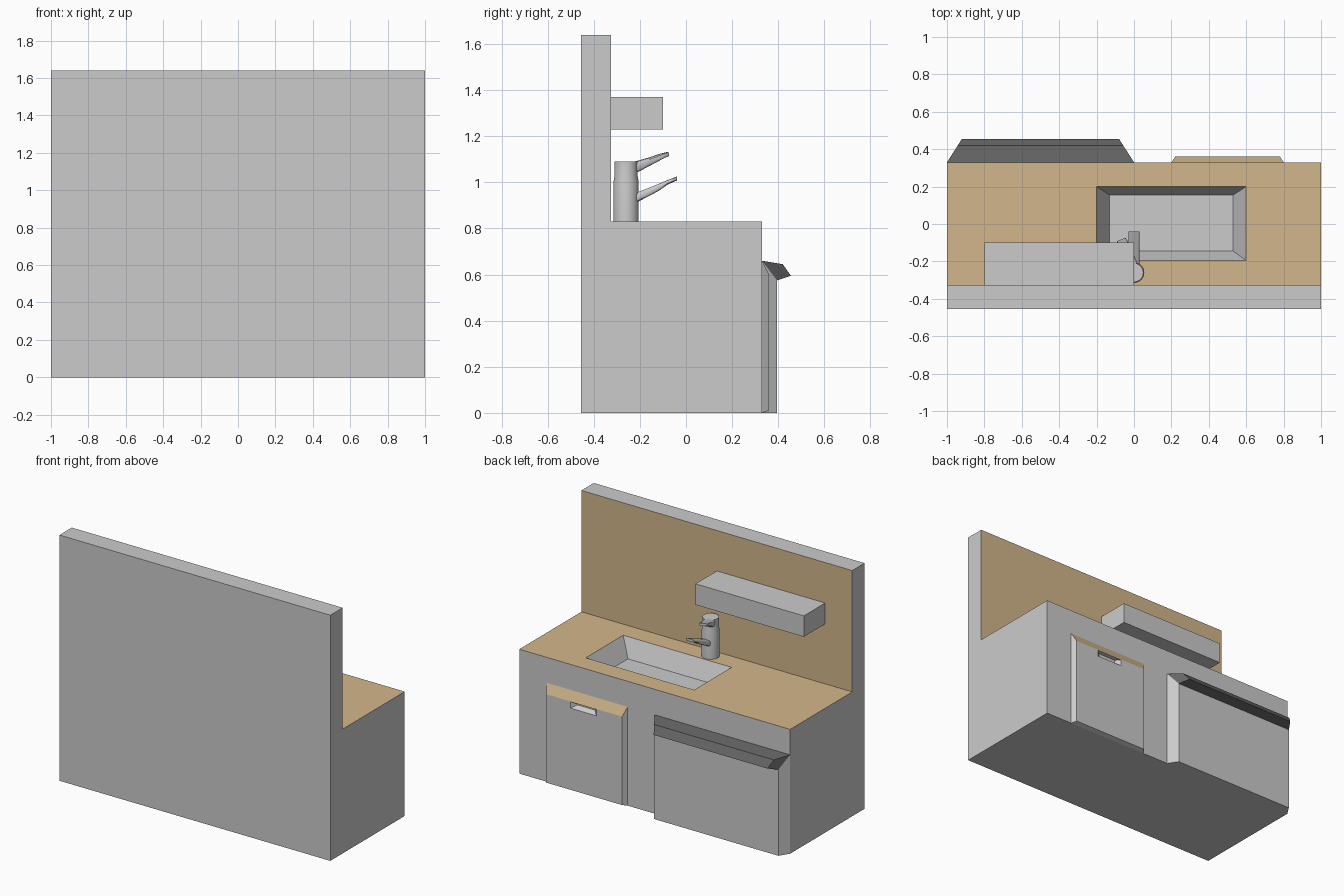
import bpy, bmesh, math
from mathutils import Matrix

if "Cube" in bpy.data.objects:
    bpy.data.objects.remove(bpy.data.objects["Cube"])


def material(name, rgb):
    m = bpy.data.materials.new(name)
    m.diffuse_color = (*rgb, 1)
    m.use_nodes = True
    m.node_tree.nodes["Principled BSDF"].inputs["Base Color"].default_value = m.diffuse_color
    return m


GRAY = material("light gray", (0.6, 0.6, 0.6))
TAN = material("tan wood", (0.65, 0.47, 0.26))
DARK = material("dark gray", (0.13, 0.13, 0.13))


def loft(name, rings, mats, rule=None, smooth=False, matrix=None):
    """Skin a list of equal-length rings, cap both ends, colour faces by rule."""
    bm = bmesh.new()
    vs = [[bm.verts.new(p) for p in r] for r in rings]
    n = len(rings[0])
    for a, b in zip(vs, vs[1:]):
        for i in range(n):
            j = (i + 1) % n
            bm.faces.new((a[i], a[j], b[j], b[i]))
    bm.faces.new(vs[0][::-1])
    bm.faces.new(vs[-1])
    bmesh.ops.recalc_face_normals(bm, faces=bm.faces)
    bm.normal_update()
    if rule:
        for f in bm.faces:
            f.material_index = rule(f)
    me = bpy.data.meshes.new(name)
    bm.to_mesh(me)
    bm.free()
    for m in mats:
        me.materials.append(m)
    ob = bpy.data.objects.new(name, me)
    bpy.context.collection.objects.link(ob)
    if matrix:
        ob.matrix_world = matrix
    if smooth:
        bpy.ops.object.select_all(action='DESELECT')
        ob.select_set(True)
        bpy.context.view_layer.objects.active = ob
        bpy.ops.object.shade_smooth_by_angle(angle=math.radians(35))
    return ob


def flat_rect(x0, x1, y0, y1, z):
    return [(x0, y0, z), (x1, y0, z), (x1, y1, z), (x0, y1, z)]


def upright_rect(x0, x1, z0, z1, y):
    return [(x0, y, z0), (x1, y, z0), (x1, y, z1), (x0, y, z1)]


# back wall with wooden inner face
loft("back_wall", [flat_rect(-1, 1, -0.455, -0.325, 0),
                   flat_rect(-1, 1, -0.455, -0.325, 1.64)],
     [GRAY, TAN], lambda f: int(f.normal.y > 0.9))

# cabinet with wooden top and sunken basin
loft("counter_with_basin", [flat_rect(-1, 1, -0.325, 0.33, 0),
                            flat_rect(-1, 1, -0.325, 0.33, 0.83),
                            flat_rect(-0.2, 0.6, -0.195, 0.2, 0.83),
                            flat_rect(-0.13, 0.53, -0.145, 0.155, 0.71)],
     [GRAY, TAN], lambda f: int(f.normal.z > 0.9 and f.calc_center_median().z > 0.8))

# wall shelf
loft("wall_shelf", [flat_rect(-0.8, 0, -0.326, -0.1, 1.23),
                    flat_rect(-0.8, 0, -0.326, -0.1, 1.37)], [GRAY])

# bevelled door with finger pocket and wooden top slope
loft("cabinet_door", [upright_rect(0.2, 0.8, 0, 0.66, 0.33),
                      upright_rect(0.22, 0.78, 0.01, 0.60, 0.36),
                      upright_rect(0.41, 0.60, 0.555, 0.597, 0.36),
                      upright_rect(0.44, 0.57, 0.575, 0.595, 0.333)],
     [GRAY, TAN], lambda f: int(f.normal.z > 0.2 and f.calc_center_median().z > 0.61))


# large appliance door: side profiles whose ends taper with depth
def tapered(name, profile, mat):
    inset = lambda y: (y - 0.33) * 0.64
    loft(name, [[(-1 + inset(y), y, z) for y, z in profile],
                [(-inset(y), y, z) for y, z in profile]], [mat])


tapered("appliance_door", [(0.33, 0), (0.395, 0), (0.395, 0.575), (0.33, 0.66)], GRAY)
tapered("appliance_handle", [(0.33, 0.66), (0.395, 0.575), (0.455, 0.595), (0.42, 0.645)], DARK)

# tap body
N = 32
loft("tap_body", [[(r * math.cos(2 * math.pi * i / N), -0.26 + r * math.sin(2 * math.pi * i / N), z)
                   for i in range(N)]
                  for z, r in [(0.83, 0.055), (1.0, 0.055), (1.03, 0.05), (1.09, 0.05)]],
     [GRAY], smooth=True)


# tap arms: rounded sections along y, each given as (y, low z, high z, half width)
def arm(name, sections, angle=0):
    rings = []
    for y, lo, hi, w in sections:
        ring = []
        for i in range(16):
            t = 2 * math.pi * (i + 0.5) / 16
            c, s = math.cos(t), math.sin(t)
            ring.append((w * math.copysign(abs(c) ** 0.5, c), y + 0.26,
                         (lo + hi) / 2 + (hi - lo) / 2 * math.copysign(abs(s) ** 0.5, s)))
        rings.append(ring)
    loft(name, rings, [GRAY], smooth=True,
         matrix=Matrix.Translation((0, -0.26, 0)) @ Matrix.Rotation(angle, 4, 'Z'))


arm("tap_spout", [(-0.24, 0.90, 0.945, 0.03), (-0.21, 0.915, 0.957, 0.03),
                  (-0.12, 0.962, 0.993, 0.03), (-0.08, 0.99, 1.01, 0.03),
                  (-0.04, 1.008, 1.026, 0.03)])
arm("tap_lever", [(-0.25, 1.03, 1.088, 0.035), (-0.21, 1.045, 1.092, 0.035),
                  (-0.15, 1.075, 1.108, 0.032), (-0.10, 1.1, 1.124, 0.03),
                  (-0.07, 1.113, 1.131, 0.025)], math.radians(21))
